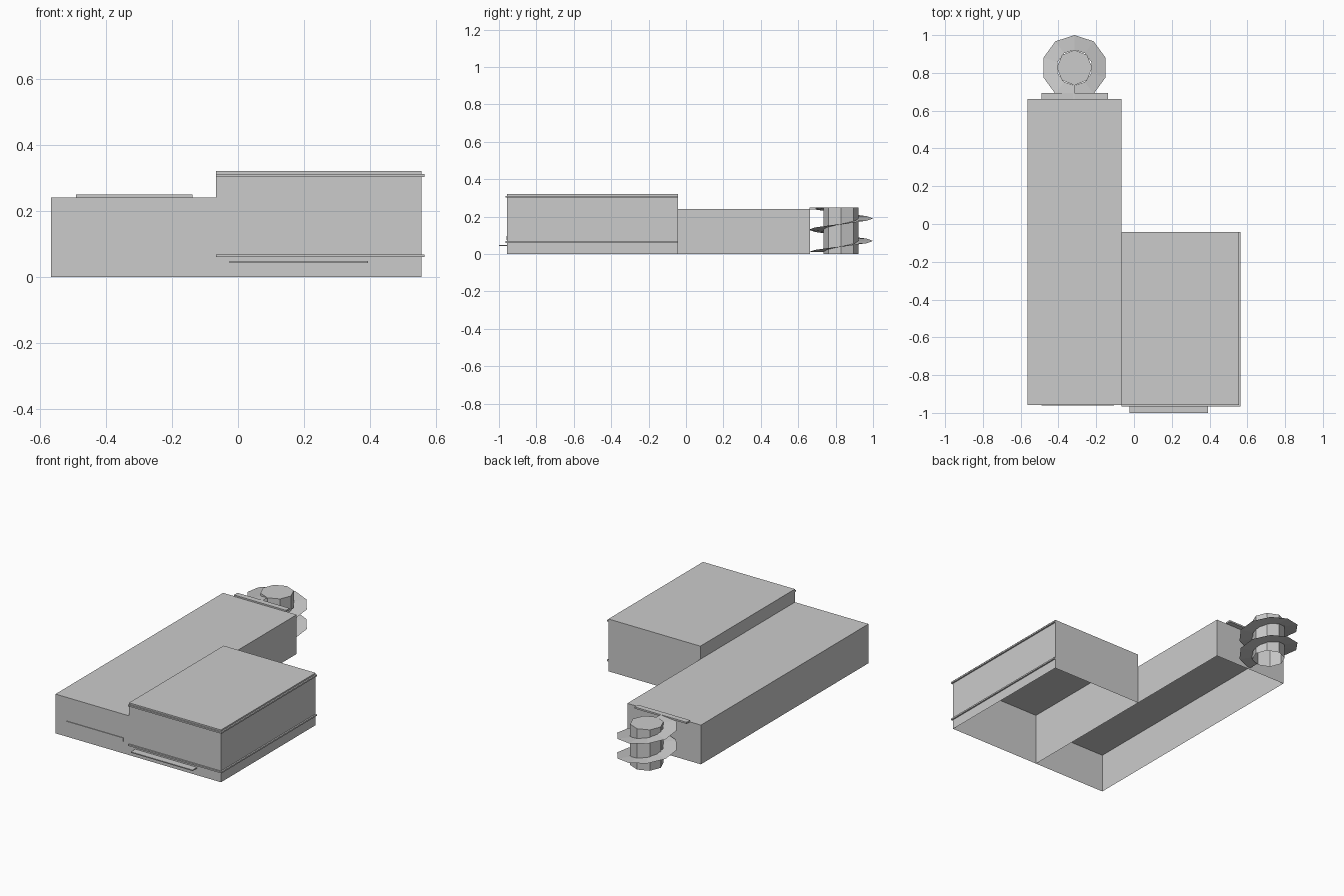
import bpy, bmesh, math

cube = bpy.data.objects.get("Cube")
if cube:
    bpy.data.objects.remove(cube, do_unlink=True)

grey = bpy.data.materials.new("light_grey")
grey.use_nodes = True
tone = (0.6, 0.6, 0.6, 1)
grey.diffuse_color = tone
grey.node_tree.nodes["Principled BSDF"].inputs["Base Color"].default_value = tone


def finish(name, bm):
    mesh = bpy.data.meshes.new(name)
    bm.to_mesh(mesh)
    bm.free()
    mesh.materials.append(grey)
    obj = bpy.data.objects.new(name, mesh)
    bpy.context.collection.objects.link(obj)
    return obj


def remove_bottom(bm):
    bm.normal_update()
    down = [f for f in bm.faces if f.normal.z < -0.9]
    bmesh.ops.delete(bm, geom=down, context='FACES_ONLY')


def prism(name, outline, z0, z1, open_bottom=False):
    """Extrude a counter-clockwise outline from z0 up to z1."""
    bm = bmesh.new()
    base = bm.faces.new([bm.verts.new((x, y, z0)) for x, y in outline])
    ext = bmesh.ops.extrude_face_region(bm, geom=[base], use_keep_orig=True)
    top = [v for v in ext["geom"] if isinstance(v, bmesh.types.BMVert)]
    bmesh.ops.translate(bm, verts=top, vec=(0, 0, z1 - z0))
    bmesh.ops.recalc_face_normals(bm, faces=bm.faces)
    if open_bottom:
        remove_bottom(bm)
    return finish(name, bm)


def box(name, x0, x1, y0, y1, z0, z1, open_bottom=False):
    return prism(name, [(x0, y0), (x1, y0), (x1, y1), (x0, y1)], z0, z1, open_bottom)


# Building volumes: hollow shells without floors
FRONT, SPLIT, SIDE, BACK = -0.957, -0.067, 0.555, -0.043
box("long_wing", -0.565, SPLIT, FRONT, 0.663, 0, 0.24, True)
box("main_hall", SPLIT, SIDE, FRONT, BACK, 0, 0.32, True)

# Ledges wrapping the front and left side of the hall
OUT = 0.009
ledge = [(SPLIT, FRONT - OUT), (SIDE + OUT, FRONT - OUT), (SIDE + OUT, BACK),
         (SIDE, BACK), (SIDE, FRONT), (SPLIT, FRONT)]
prism("upper_ledge", ledge, 0.302, 0.311)
prism("lower_ledge", ledge, 0.06, 0.069)

# Entrance canopy, sign panel and stair landing
box("entrance_canopy", -0.025, 0.393, -1.0, FRONT, 0.042, 0.048)
box("front_panel", -0.49, -0.105, FRONT - 0.004, FRONT, 0.075, 0.096)
box("stair_landing", -0.49, -0.137, 0.66, 0.694, 0.239, 0.249)

# Spiral stair: octagonal core and a two-turn ribbon
CX, CY = -0.315, 0.828
R_CORE, R_OUT = 0.094, 0.172


def ring(radius, angle):
    return CX + radius * math.cos(angle), CY + radius * math.sin(angle)


prism("stair_core", [ring(R_CORE, i * math.tau / 8) for i in range(8)], 0, 0.25, True)

bm = bmesh.new()
SIDES, TURNS = 10, 2
previous = None
for i in range(SIDES * TURNS + 1):
    angle = -math.pi / 2 + i * math.tau / SIDES
    z = 0.01 + 0.12 * i / SIDES
    pair = [bm.verts.new((*ring(r, angle), z)) for r in (R_CORE, R_OUT)]
    if previous:
        bm.faces.new((previous[0], previous[1], pair[1], pair[0]))
    previous = pair
finish("spiral_ramp", bm)
